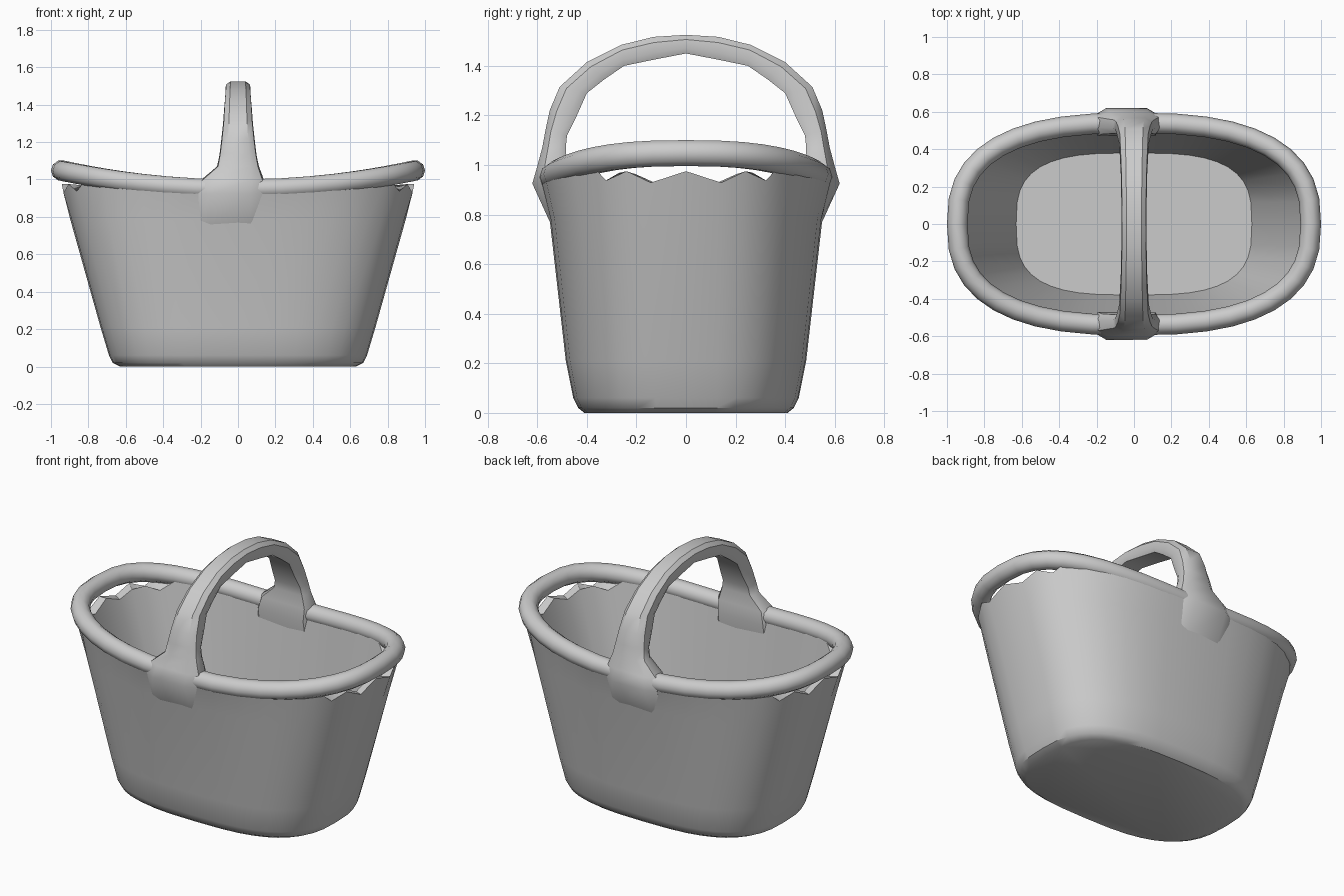
import bpy, bmesh, math
from mathutils import Vector

cube = bpy.data.objects.get("Cube")
if cube:
    bpy.data.objects.remove(cube, do_unlink=True)

grey = bpy.data.materials.new("plain grey")
grey.use_nodes = True
colour = (0.6, 0.6, 0.6, 1)
grey.diffuse_color = colour
grey.node_tree.nodes["Principled BSDF"].inputs["Base Color"].default_value = colour


def oval(a, b, height, power=2.6, count=40):
    """Rounded oval ring; height is a number or a function of x and y."""
    points = []
    for i in range(count):
        t = math.tau * i / count
        c, s = math.cos(t), math.sin(t)
        x = a * math.copysign(abs(c) ** (2 / power), c)
        y = b * math.copysign(abs(s) ** (2 / power), s)
        z = height(x, y) if callable(height) else height
        points.append(Vector((x, y, z)))
    return points


def loft(name, rings, closed=False, angle=35):
    """Skin a series of equal rings, capping the ends unless it loops."""
    bm = bmesh.new()
    rows = [[bm.verts.new(p) for p in ring] for ring in rings]
    n = len(rows[0])
    pairs = list(zip(rows, rows[1:]))
    if closed:
        pairs.append((rows[-1], rows[0]))
    else:
        bm.faces.new(rows[0])
        bm.faces.new(rows[-1])
    for lower, upper in pairs:
        for i in range(n):
            j = (i + 1) % n
            bm.faces.new((lower[i], lower[j], upper[j], upper[i]))
    bmesh.ops.recalc_face_normals(bm, faces=bm.faces)
    mesh = bpy.data.meshes.new(name)
    bm.to_mesh(mesh)
    bm.free()
    mesh.materials.append(grey)
    obj = bpy.data.objects.new(name, mesh)
    bpy.context.collection.objects.link(obj)
    bpy.ops.object.select_all(action="DESELECT")
    obj.select_set(True)
    bpy.context.view_layer.objects.active = obj
    bpy.ops.object.shade_smooth_by_angle(angle=math.radians(angle))


def rim_height(x, y):
    return 0.948 + 0.1 * (x / 0.945) ** 2


# Basket body: walls run up into the rim, with a ragged gap at each end
def wall_top(x, y):
    if abs(y) > 0.34:
        return rim_height(x, y) - 0.005
    return 0.95 + 0.025 * math.cos(26 * y)


loft("basket_body", [
    oval(0.63, 0.41, 0.0, 2.9),
    oval(0.67, 0.435, 0.02, 2.9),
    oval(0.69, 0.455, 0.06, 2.9),
    oval(0.735, 0.485, 0.21, 2.8),
    oval(0.895, 0.55, 0.78, 2.7),
    oval(0.942, 0.592, wall_top),
    oval(0.895, 0.495, wall_top),
    oval(0.63, 0.38, 0.06, 3.1),
])

# Rim: round tube that rises towards both ends
path = oval(0.945, 0.54, rim_height)
rim_rings = []
for i, p in enumerate(path):
    along = (path[(i + 1) % len(path)] - path[i - 1]).normalized()
    out = along.cross(Vector((0, 0, 1))).normalized()
    up = out.cross(along)
    rim_rings.append([p + 0.055 * (out * math.cos(k * math.tau / 10) + up * math.sin(k * math.tau / 10))
                      for k in range(10)])
loft("rim", rim_rings, closed=True, angle=50)

# Handle: arch with a flat underside and wide flared feet
# Each entry: centre x, outer y, outer z, inner y, inner z, half width
half = [
    (-0.04, 0.54, 0.75, 0.50, 0.75, 0.18),
    (-0.04, 0.62, 0.925, 0.47, 0.92, 0.18),
    (-0.03, 0.60, 0.995, 0.48, 0.995, 0.17),
    (0, 0.58, 1.07, 0.485, 1.07, 0.112),
    (0, 0.567, 1.14, 0.48, 1.12, 0.10),
    (0, 0.55, 1.22, 0.44, 1.20, 0.09),
    (0, 0.51, 1.315, 0.40, 1.29, 0.08),
    (0, 0.40, 1.415, 0.33, 1.345, 0.075),
    (0, 0.26, 1.485, 0.25, 1.40, 0.07),
    (0, 0.13, 1.517, 0.13, 1.425, 0.068),
]
arch = half + [(0, 0, 1.525, 0, 1.45, 0.068)]
arch += [(cx, -oy, oz, -iy, iz, w) for cx, oy, oz, iy, iz, w in reversed(half)]
section = [(0.85, 0), (1, 0.3), (0.95, 0.75), (0.6, 1)]
section += [(-u, d) for u, d in reversed(section)]
loft("handle", [[Vector((cx + w * u, iy + (oy - iy) * d, iz + (oz - iz) * d)) for u, d in section]
                for cx, oy, oz, iy, iz, w in arch], angle=40)
